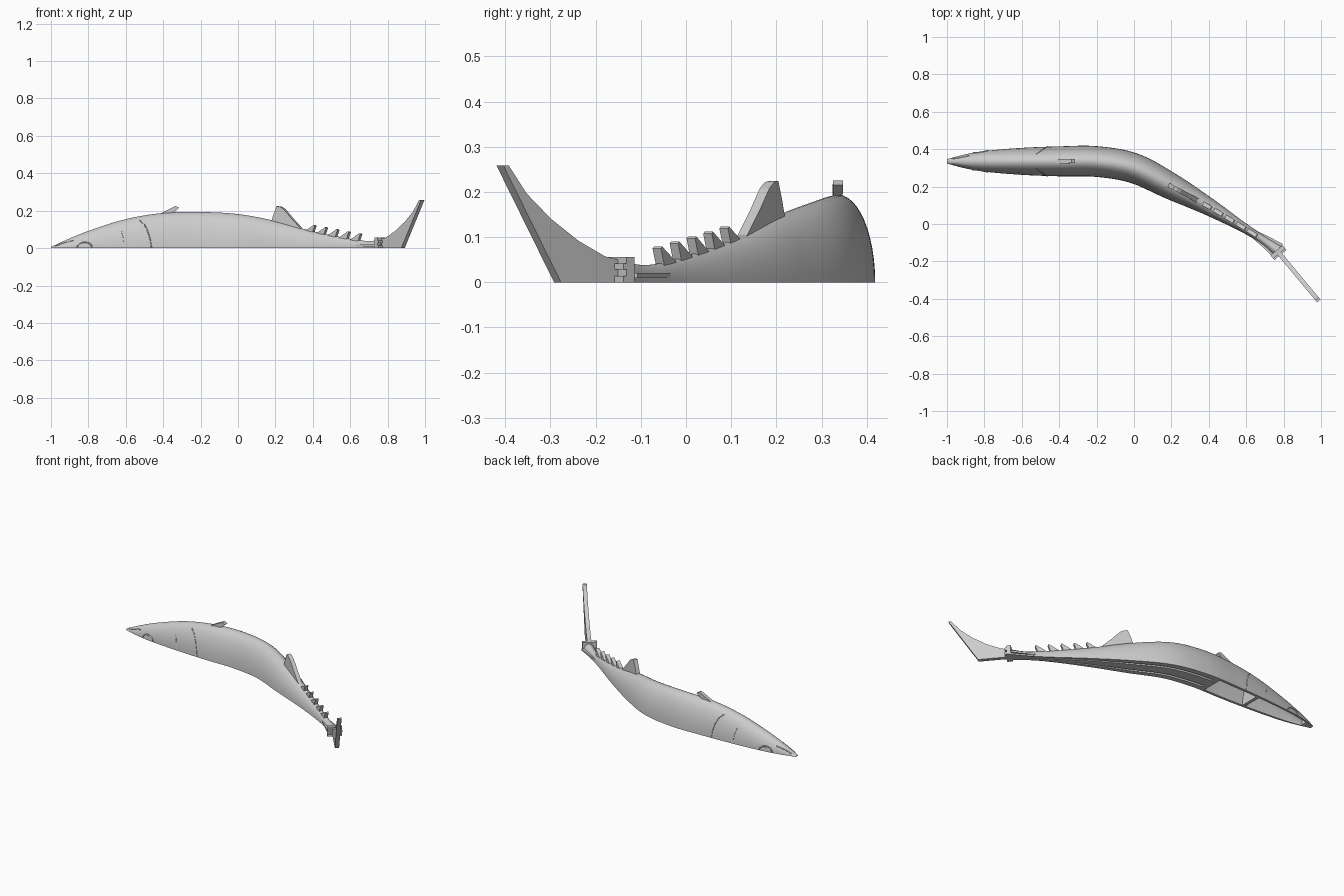
import bpy, bmesh, math
from mathutils import Vector

cube = bpy.data.objects.get("Cube")
if cube:
    bpy.data.objects.remove(cube)

grey = bpy.data.materials.new("plain_grey")
grey.use_nodes = True
grey.diffuse_color = (0.6, 0.6, 0.6, 1)
grey.node_tree.nodes["Principled BSDF"].inputs["Base Color"].default_value = (0.6, 0.6, 0.6, 1)

# Body stations: x, spine y, half width, height
STATIONS = [
    (-1, .335, .012, .006), (-.97, .335, .02, .02), (-.9, .335, .038, .052),
    (-.8, .335, .055, .092), (-.6, .335, .072, .155), (-.4, .335, .08, .188),
    (-.2, .334, .082, .193), (0, .298, .08, .182), (.2, .2, .07, .145),
    (.4, .092, .047, .09), (.6, -.028, .025, .05), (.7, -.092, .024, .038),
    (.78, -.15, .034, .048)]


def slope(i, k):
    a, b = STATIONS[max(i - 1, 0)], STATIONS[min(i + 1, len(STATIONS) - 1)]
    return (b[k] - a[k]) / (b[0] - a[0])


def sample(x, k):
    """Smooth interpolation of station column k at x."""
    i = 0
    while i < len(STATIONS) - 2 and x > STATIONS[i + 1][0]:
        i += 1
    a, b = STATIONS[i], STATIONS[i + 1]
    d = b[0] - a[0]
    t = (x - a[0]) / d
    return ((2 * t**3 - 3 * t**2 + 1) * a[k] + (t**3 - 2 * t**2 + t) * d * slope(i, k)
            + (3 * t**2 - 2 * t**3) * b[k] + (t**3 - t**2) * d * slope(i + 1, k))


def spine(x):
    return sample(x, 1)


def tail_line(x):
    return -.15 - 1.2 * (x - .77)


def normal(path, x):
    dy = (path(x + .005) - path(x - .005)) / .01
    return Vector((-dy, 1, 0)).normalized()


def finish(name, bm, smooth=False):
    bmesh.ops.recalc_face_normals(bm, faces=bm.faces)
    mesh = bpy.data.meshes.new(name)
    bm.to_mesh(mesh)
    bm.free()
    obj = bpy.data.objects.new(name, mesh)
    bpy.context.collection.objects.link(obj)
    mesh.materials.append(grey)
    if smooth:
        bpy.ops.object.select_all(action='DESELECT')
        obj.select_set(True)
        bpy.context.view_layer.objects.active = obj
        bpy.ops.object.shade_smooth_by_angle(angle=math.radians(35))
    return obj


def loft(name, x0, x1, steps, width, height, side=0, drop=0, arc=24):
    """Half-oval sections swept along the spine; width and height are functions of x."""
    bm = bmesh.new()
    rings = []
    for s in range(steps + 1):
        x = x0 + (x1 - x0) * s / steps
        n = normal(spine, x)
        mid = Vector((x, spine(x), -drop)) + n * side * sample(x, 2)
        rings.append([bm.verts.new(mid + n * width(x) * math.cos(math.pi * j / arc)
                                   + Vector((0, 0, height(x) * math.sin(math.pi * j / arc))))
                      for j in range(arc + 1)])
    for a, b in zip(rings, rings[1:]):
        for j in range(arc + 1):
            k = (j + 1) % (arc + 1)
            bm.faces.new((a[j], a[k], b[k], b[j]))
    bm.faces.new(rings[0])
    bm.faces.new(rings[-1])
    return finish(name, bm, name == "body")


def plate(name, outline, thick, path=spine):
    """Upright fin: an x-z outline following a path, thickened sideways."""
    bm = bmesh.new()
    sides = [[bm.verts.new(Vector((x, path(x), z)) + normal(path, x) * thick * s / 2)
              for x, z in outline] for s in (-1, 1)]
    bm.faces.new(sides[0])
    bm.faces.new(sides[1])
    for j in range(len(outline)):
        k = (j + 1) % len(outline)
        bm.faces.new((sides[0][j], sides[0][k], sides[1][k], sides[1][j]))
    return finish(name, bm)


def ridge(name, points, side, radius=.003):
    """Thin raised line lying on the flank through x-z points."""
    curve = bpy.data.curves.new(name, 'CURVE')
    curve.dimensions = '3D'
    curve.bevel_depth = radius
    curve.bevel_resolution = 1
    line = curve.splines.new('POLY')
    line.points.add(len(points) - 1)
    for p, (x, z) in zip(line.points, points):
        reach = sample(x, 2) * math.sqrt(max(0, 1 - (z / sample(x, 3))**2))
        p.co = (*(Vector((x, spine(x), z)) + normal(spine, x) * side * reach), 1)
    obj = bpy.data.objects.new(name, curve)
    bpy.context.collection.objects.link(obj)
    curve.materials.append(grey)


# Body with hollow head chambers and long grooves in the flat underside
body = loft("body", -1, .78, 90, lambda x: sample(x, 2), lambda x: sample(x, 3))
cutters = [loft("chamber_cutter", a, b, 14, lambda x: sample(x, 2) * .8,
                lambda x: sample(x, 3) * .75, drop=.004)
           for a, b in ((-.94, -.57), (-.55, -.28))]
cutters += [loft("groove_cutter", -.25, .68, 40, lambda x: sample(x, 2) * .1,
                 lambda x: .02, side=s, drop=.005, arc=6) for s in (-.5, .5)]
for cutter in cutters:
    cutter.hide_render = True
    cutter.hide_set(True)
    cut = body.modifiers.new("underside_cut", 'BOOLEAN')
    cut.operation = 'DIFFERENCE'
    cut.solver = 'EXACT'
    cut.object = cutter

# Back fins
plate("front_back_fin", [(-.415, .185), (-.335, .225), (-.315, .215), (-.35, .185)], .022)
plate("rear_back_fin", [(.18, .13), (.195, .18), (.212, .224), (.23, .221), (.25, .208),
                        (.29, .16), (.345, .1), (.3, .09)], .024)
for i in range(5):
    x = .41 + .061 * i
    base = sample(x, 3)
    tip = .123 - .011 * i
    plate("finlet", [(x - .055, base), (x, tip), (x + .005, tip - .004),
                     (x - .008, base - .006)], .022)

# Tail fin, concave leading edge
plate("tail_fin", [(.76, 0), (.76, .045), (.8, .057), (.85, .092), (.9, .14), (.945, .196),
                   (.978, .258), (.988, .258), (.882, 0)], .024, tail_line)

# Ribbed collar where the tail joins
for i in range(4):
    out = .012 if i % 2 else .018
    plate("collar_rib", [(.762, .014 * i), (.762, .014 * (i + 1)),
                         (.765 + out, .014 * (i + 1)), (.765 + out, .014 * i)], .084, tail_line)

# Side keels flaring toward the collar, and flank lines
for side in (-1, 1):
    bm = bmesh.new()
    for x0, x1, w0, w1 in ((.64, .71, .022, .033), (.71, .77, .033, .044)):
        vs = [bm.verts.new(Vector((x, spine(x), z)) + normal(spine, x) * side * w)
              for x, wo in ((x0, w0), (x1, w1)) for z in (.009, .02) for w in (0, wo)]
        for f in ((0, 1, 3, 2), (4, 5, 7, 6), (0, 1, 5, 4), (2, 3, 7, 6), (1, 3, 7, 5), (0, 2, 6, 4)):
            bm.faces.new([vs[j] for j in f])
    finish("tail_keel", bm)
    ridge("mouth_line", [(-.975, .012), (-.94, .026), (-.88, .042)], side)
    ridge("cheek_arc", [(-.82 + .04 * math.cos(a * math.pi / 8), .004 + .028 * math.sin(a * math.pi / 8))
                        for a in range(9)], side, .004)
    ridge("gill_edge", [(-.525, .148), (-.5, .125), (-.482, .09), (-.47, .05), (-.463, .003)], side)
    ridge("front_gill_line", [(-.625, .095), (-.615, .06), (-.61, .02)], side, .0015)
